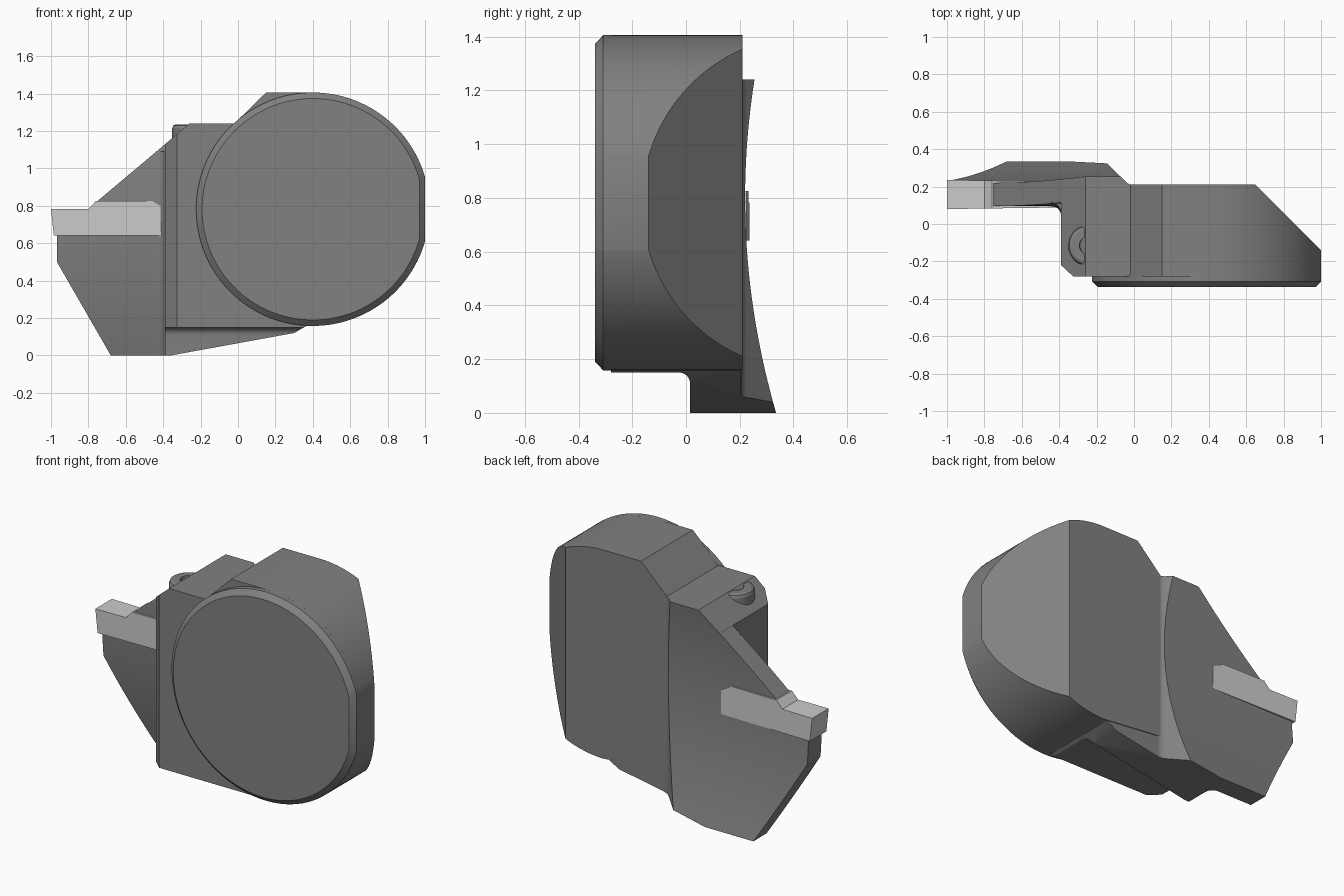
import bpy, bmesh, math

if "Cube" in bpy.data.objects:
    bpy.data.objects.remove(bpy.data.objects["Cube"])


def material(name, v):
    m = bpy.data.materials.new(name)
    m.diffuse_color = (v, v, v, 1)
    m.use_nodes = True
    m.node_tree.nodes["Principled BSDF"].inputs["Base Color"].default_value = m.diffuse_color
    return m


STEEL, CARBIDE = material("dark_steel", 0.22), material("light_carbide", 0.55)


def loft(name, loops, mat=STEEL):
    """Closed solid through loops with equal point counts."""
    bm = bmesh.new()
    rings = [[bm.verts.new(p) for p in loop] for loop in loops]
    n = len(rings[0])
    for a, b in zip(rings, rings[1:]):
        for i in range(n):
            j = (i + 1) % n
            bm.faces.new((a[i], a[j], b[j], b[i]))
    bm.faces.new(rings[0])
    bm.faces.new(rings[-1])
    bmesh.ops.recalc_face_normals(bm, faces=bm.faces)
    me = bpy.data.meshes.new(name)
    bm.to_mesh(me)
    bm.free()
    me.materials.append(mat)
    ob = bpy.data.objects.new(name, me)
    bpy.context.collection.objects.link(ob)
    return ob


def prism(name, pts, axis, lo, hi):
    place = {'x': lambda p, h: (h, p[0], p[1]),
             'y': lambda p, h: (p[0], h, p[1]),
             'z': lambda p, h: (p[0], p[1], h)}[axis]
    return loft(name, [[place(p, h) for p in pts] for h in (lo, hi)])


def boolean(ob, cutter, op):
    m = ob.modifiers.new(op, 'BOOLEAN')
    m.operation, m.solver, m.object = op, 'EXACT', cutter
    bpy.context.view_layer.objects.active = ob
    bpy.ops.object.modifier_apply(modifier=m.name)
    bpy.data.objects.remove(cutter)


def smooth(ob, deg=20):
    bpy.ops.object.select_all(action='DESELECT')
    ob.select_set(True)
    bpy.context.view_layer.objects.active = ob
    bpy.ops.object.shade_smooth_by_angle(angle=math.radians(deg))


def arc(cx, cy, r, a0, a1, n):
    return [(cx + r * math.cos(math.radians(a0 + (a1 - a0) * i / n)),
             cy + r * math.sin(math.radians(a0 + (a1 - a0) * i / n))) for i in range(n + 1)]


def curve(z):
    """Bow of the blade's curved faces along z."""
    return 0.18 * (z - 0.8) ** 2


def bow(base, z0, z1, n=32):
    zs = [z0 + (z1 - z0) * i / n for i in range(n + 1)]
    return [(base + curve(z), z) for z in zs]


CX, CZ, R, FLAT = 0.4, 0.782, 0.624, 1.0


def disc_loop(r, flat, y):
    a = math.degrees(math.acos((flat - CX) / r))
    return [(x, y, z) for x, z in arc(CX, CZ, r, a, 360 - a, 96)]


# Round front disc with a chamfered rim and a flat right side
disc = loft("front_disc", [disc_loop(0.592, 0.97, -0.338), disc_loop(R, FLAT, -0.308),
                           disc_loop(R, FLAT, -0.27)])

# Hub behind the disc with flat sloped shoulder, back right corner cut at 45 degrees
a = math.degrees(math.acos((FLAT - CX) / R))
hub_profile = ([(-0.02, 1.24), (0.15, CZ + R)] + arc(CX, CZ, R, 90, a, 30)
               + arc(CX, CZ, R, -a, -90, 30) + [(-0.02, 0.2)])
hub = prism("hub", hub_profile, 'y', -0.28, 0.21)
boolean(hub, prism("corner_cut", [(0.65, 0.21), (1.0, -0.14), (1.1, -0.24), (1.1, 0.3), (0.56, 0.3)],
                   'z', -0.1, 1.6), 'DIFFERENCE')

# Side block: side outline with curved back, trimmed by its front and top outlines
side = ([(-0.28, 1.24), (-0.28, 0.15)] + arc(-0.025, 0.11, 0.04, 90, 0, 8)
        + [(0.015, 0.0)] + bow(0.22, 0, 1.24))
block = prism("side_block", side, 'x', -0.5, 0.5)
boolean(block, prism("front_outline", [(-0.39, -0.1), (-0.36, 0), (0.3, 0.12), (0.37, 0.16), (0.37, 1.3),
                                       (-0.189, 1.3), (-0.39, 1.13)], 'y', -0.5, 0.5), 'INTERSECT')
plan = ([(-0.39, 0.4), (-0.39, -0.22), (-0.32, -0.285), (0.45, -0.285), (0.45, 0.205), (0.0, 0.205)]
        + arc(0.0, 0.267, 0.06, 270, 225, 6) + [(-0.22, 0.4)])
boolean(block, prism("top_outline", plan, 'z', -0.2, 1.5), 'INTERSECT')

# Thin bowed blade that carries the insert
blade = prism("blade", bow(0.095, 1.24, 0) + bow(0.22, 0, 1.24), 'x', -1.1, 0.1)
boolean(blade, prism("blade_outline", [(-0.968, 0.645), (-0.968, 0.5), (-0.68, 0.0), (-0.68, -0.1),
                                       (-0.38, -0.1), (-0.38, 1.138), (-0.77, 0.81), (-0.77, 0.645)],
                     'y', -0.2, 0.6), 'INTERSECT')

# Fillet between the blade and the block
corner = [(-0.385, 0.105)] + [(x, y) for x, y in arc(-0.44, 0.045, 0.05, 0, 90, 6)] + [(-0.44, 0.105)]
fillet = loft("blade_fillet", [[(x, y + curve(z), z) for x, y in corner]
                               for z in [1.09 * i / 24 for i in range(25)]])

# Light cutting insert, slightly wider at its tip
tip = [(-1.0, 0.783), (-0.8, 0.783), (-0.76, 0.826), (-0.46, 0.826), (-0.39, 0.785),
       (-0.39, 0.642), (-0.985, 0.642)]
insert = loft("cutting_insert", [[(x, 0.08 + 0.014 * (x + 1), z) for x, z in tip],
                                 [(x, 0.236 - 0.018 * (x + 1), z) for x, z in tip]], CARBIDE)

# Clamp screw head in the sloped block corner, with a rounded rim and shallow socket
rings = [(0.11, 1.05), (0.11, 1.215), (0.104, 1.23), (0.09, 1.236), (0.05, 1.236), (0.045, 1.2)]
screw = loft("clamp_screw", [[(x, y, z) for x, y in arc(-0.242, -0.115, r, 0, 352.5, 47)] for r, z in rings])

for ob in (disc, hub, block, blade, fillet, insert, screw):
    smooth(ob)
